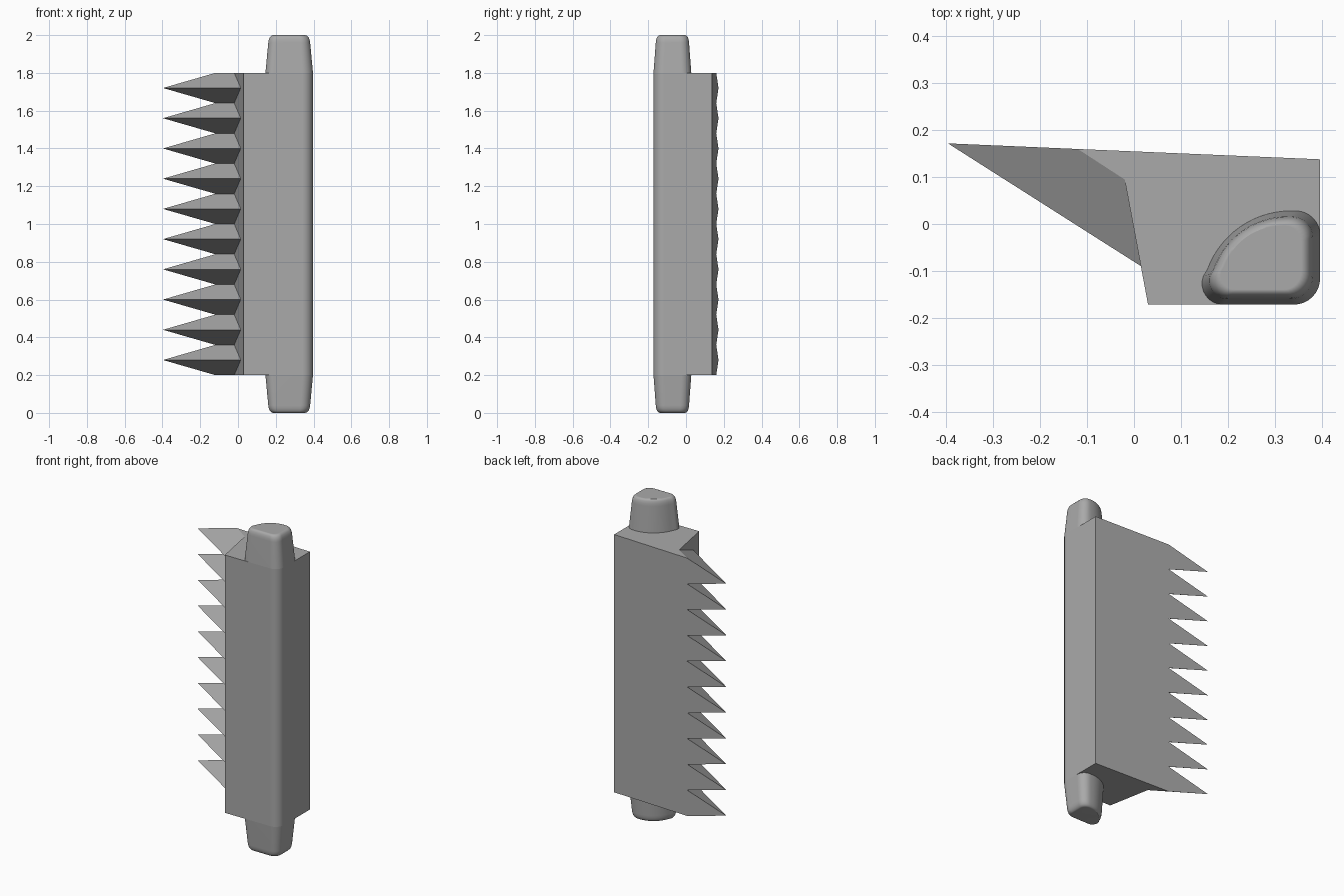
import bpy, bmesh
from math import cos, sin, radians

if "Cube" in bpy.data.objects:
    bpy.data.objects.remove(bpy.data.objects["Cube"])

grey = bpy.data.materials.new("plain_grey")
grey.use_nodes = True
colour = (0.4, 0.4, 0.4, 1)
grey.diffuse_color = colour
grey.node_tree.nodes["Principled BSDF"].inputs["Base Color"].default_value = colour

TEETH, PITCH, LOW, HIGH = 10, 0.16, 0.2, 1.8


def arc(cx, cy, r, start, end, steps):
    angles = [radians(start + (end - start) * i / steps) for i in range(steps + 1)]
    return [(cx + r * cos(a), cy + r * sin(a)) for a in angles]


def finish(bm, name):
    bmesh.ops.recalc_face_normals(bm, faces=bm.faces)
    mesh = bpy.data.meshes.new(name)
    bm.to_mesh(mesh)
    bm.free()
    mesh.materials.append(grey)
    obj = bpy.data.objects.new(name, mesh)
    bpy.context.collection.objects.link(obj)
    bpy.ops.object.select_all(action='DESELECT')
    obj.select_set(True)
    bpy.context.view_layer.objects.active = obj
    bpy.ops.object.shade_smooth_by_angle(angle=radians(30))
    weighted = obj.modifiers.new("even_shading", 'WEIGHTED_NORMAL')
    weighted.keep_sharp = True
    return obj


# Rounded outer corner shared by the body and the handle
corner = arc(0.341, -0.116, 0.056, -90, 0, 8)

# Body with a row of pointed teeth along one side
bm = bmesh.new()


def vert(xy, z):
    return bm.verts.new((xy[0], xy[1], z))


front_edge, back_edge = (0.03, -0.172), (0.397, 0.138)
root_back, root_front = (-0.12, 0.16), (-0.02, 0.095)
tip, ridge_foot = (-0.397, 0.172), (0.015, -0.09)

levels = [LOW + PITCH * i for i in range(TEETH + 1)]
backs = [vert(root_back, z) for z in levels]
fronts = [vert(root_front, z) for z in levels]
tips = [vert(tip, z + PITCH / 2) for z in levels[:-1]]
feet = [vert(ridge_foot, z + PITCH / 2) for z in levels[:-1]]
lower = [vert(p, LOW) for p in [front_edge] + corner + [back_edge]]
upper = [vert(p, HIGH) for p in [front_edge] + corner + [back_edge]]

for i in range(TEETH):
    bm.faces.new((backs[i], fronts[i], feet[i], tips[i]))
    bm.faces.new((tips[i], feet[i], fronts[i + 1], backs[i + 1]))
    bm.faces.new((backs[i], tips[i], backs[i + 1]))
    bm.faces.new((fronts[i], fronts[i + 1], feet[i]))
for i in range(len(lower) - 1):
    bm.faces.new((lower[i], lower[i + 1], upper[i + 1], upper[i]))
bm.faces.new([lower[0], upper[0]] + fronts[::-1])
bm.faces.new([lower[-1], upper[-1]] + backs[::-1])
bm.faces.new(lower + [backs[0], fronts[0]])
bm.faces.new(upper + [backs[-1], fronts[-1]])
finish(bm, "toothed_body")

# Tapered, rounded handle ends
profile = (corner
           + arc(0.345, -0.024, 0.052, 0, 90, 8)
           + arc(0.335, -0.162, 0.19, 90, 160, 14)
           + arc(0.19, -0.127, 0.045, 160, 270, 8))
mid_x, mid_y = 0.271, -0.072
sections = [(HIGH, 1), (1.96, 0.88), (1.975, 0.86), (1.988, 0.82),
            (1.996, 0.76), (2.0, 0.68)]


def handle_end(name, flip):
    end = bmesh.new()
    rings = []
    for z, s in sections:
        height = 2 - z if flip else z
        rings.append([end.verts.new((mid_x + (x - mid_x) * s,
                                     mid_y + (y - mid_y) * s, height))
                      for x, y in profile])
    count = len(profile)
    for a, b in zip(rings, rings[1:]):
        for i in range(count):
            j = (i + 1) % count
            end.faces.new((a[i], a[j], b[j], b[i]))
    end.faces.new(rings[-1])
    bmesh.ops.remove_doubles(end, verts=end.verts, dist=0.0005)
    obj = finish(end, name)
    # The open ring sits on the body, so make sure faces point outward
    cap = max(obj.data.polygons, key=lambda p: p.area * abs(p.normal.z))
    if (cap.normal.z < 0) != flip:
        obj.data.flip_normals()


handle_end("upper_handle_end", False)
handle_end("lower_handle_end", True)
